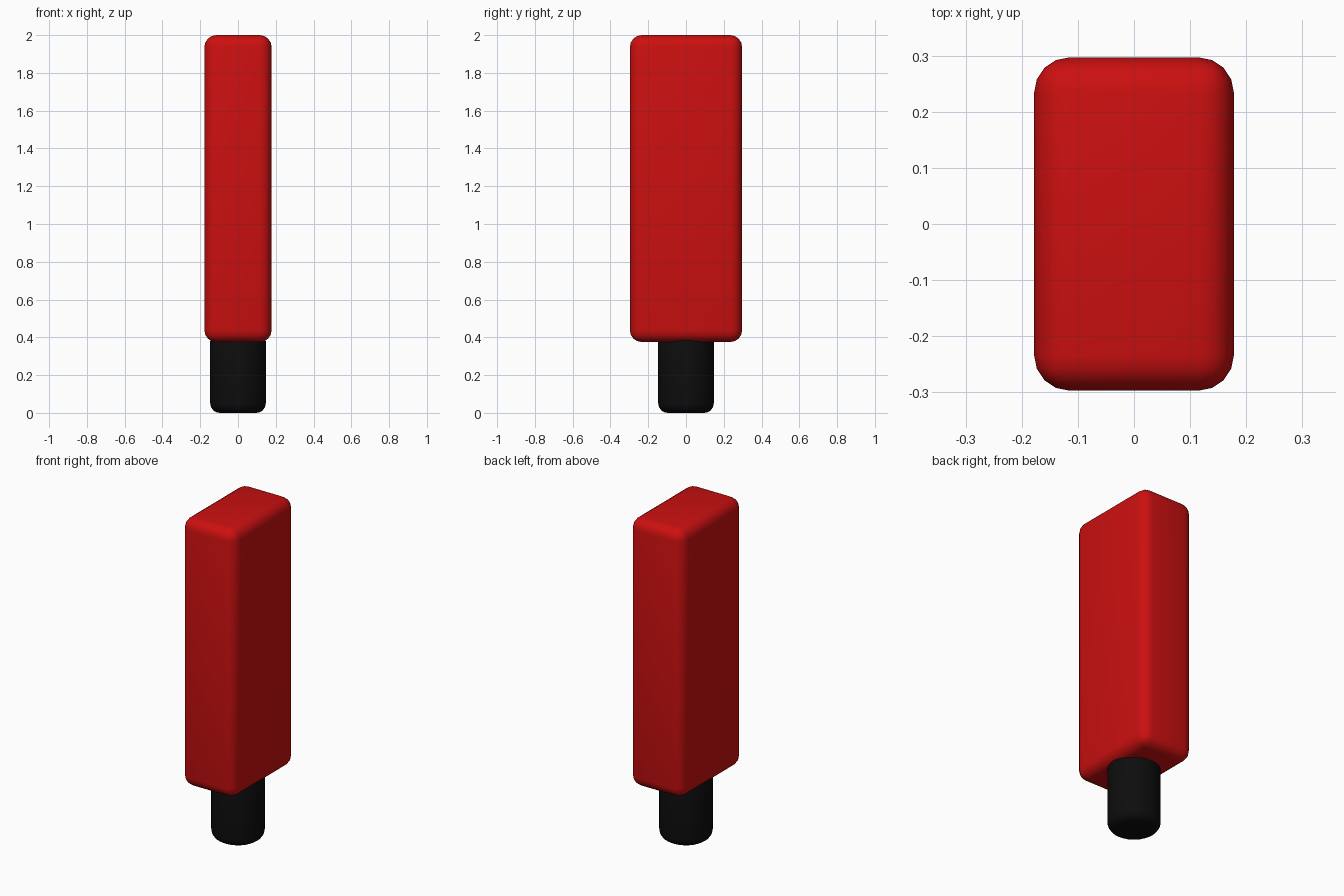
import bpy

if "Cube" in bpy.data.objects:
    bpy.data.objects.remove(bpy.data.objects["Cube"])


def finish(obj, name, colour, width, segments):
    obj.name = name
    bpy.ops.object.transform_apply(location=False, rotation=False, scale=True)
    mat = bpy.data.materials.new(name + "_colour")
    mat.diffuse_color = colour
    mat.use_nodes = True
    mat.node_tree.nodes["Principled BSDF"].inputs["Base Color"].default_value = mat.diffuse_color
    obj.data.materials.append(mat)
    bev = obj.modifiers.new("Rounded edges", 'BEVEL')
    bev.width = width
    bev.segments = segments
    bev.limit_method = 'ANGLE'
    bpy.ops.object.modifier_apply(modifier=bev.name)
    bpy.ops.object.shade_smooth_by_angle()


# Tall rounded red block
bpy.ops.mesh.primitive_cube_add(size=1, location=(0, 0, 1.1875))
block = bpy.context.object
block.scale = (0.356, 0.594, 1.625)
finish(block, "block", (0.6, 0.005, 0.005, 1), 0.063, 4)

# Short black round stem, sunk slightly into the block
bpy.ops.mesh.primitive_cylinder_add(vertices=32, radius=0.147, depth=0.43,
                                    location=(0, 0, 0.215))
finish(bpy.context.object, "stem", (0.004, 0.004, 0.004, 1), 0.05, 4)
